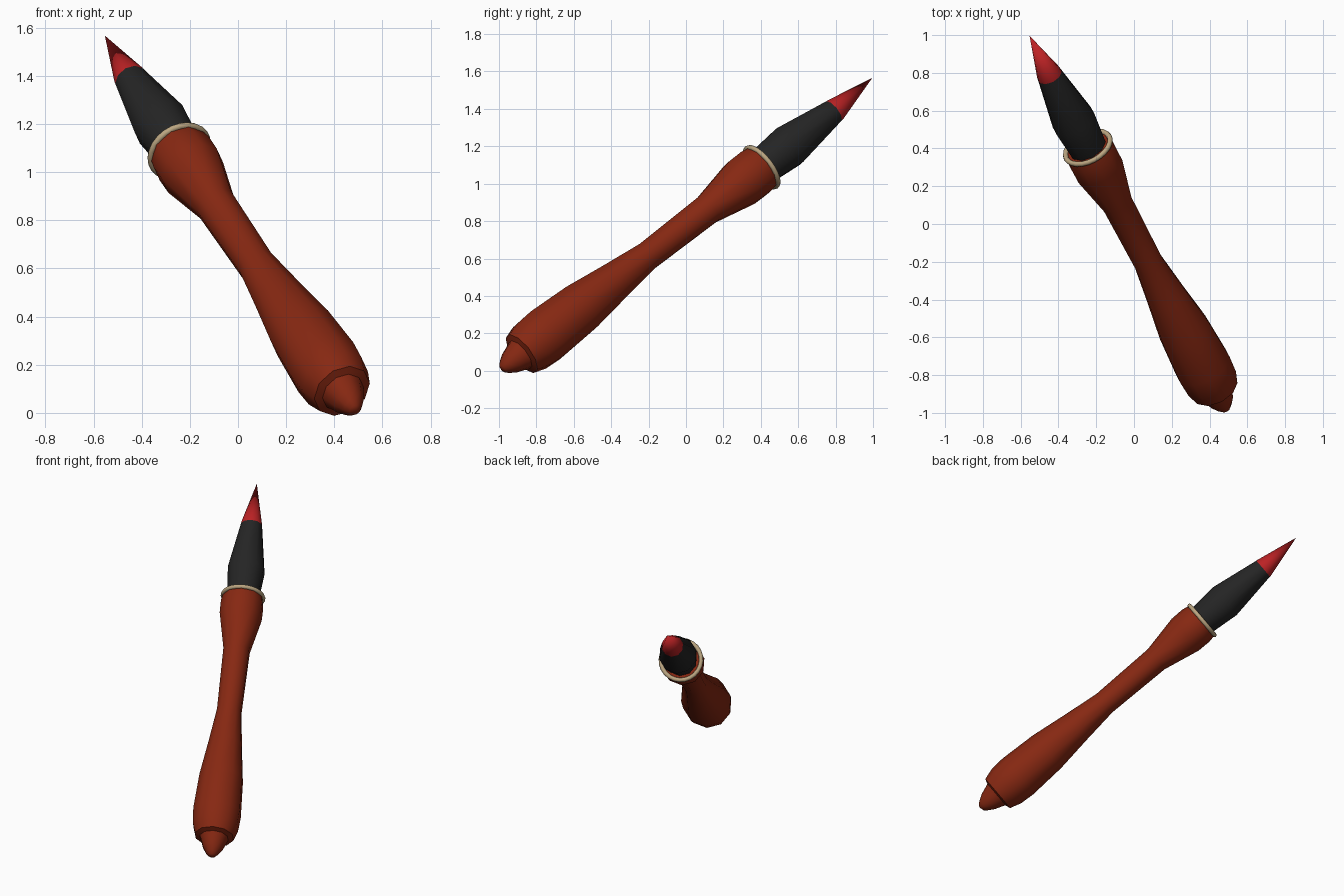
import bpy, bmesh, math
from mathutils import Vector, Matrix

if "Cube" in bpy.data.objects:
    bpy.data.objects.remove(bpy.data.objects["Cube"])

END = Vector((0.48, -0.97, 0.02))       # pommel end of the axis
AIM = Vector((-0.56, 1.003, 1.553))     # axis near the bristle tip
TIP = Vector((-0.553, 0.997, 1.567))    # slightly bent bristle point
AXIS = (AIM - END).normalized()
ROT = AXIS.to_track_quat('Z', 'Y')
SIDES = 10


def material(name, rgb):
    m = bpy.data.materials.new(name)
    m.diffuse_color = (*rgb, 1)
    m.use_nodes = True
    m.node_tree.nodes["Principled BSDF"].inputs["Base Color"].default_value = m.diffuse_color
    return m


WOOD = material("red brown wood", (0.24, 0.021, 0.006))
BLACK = material("black bristle", (0.018, 0.018, 0.018))
RED = material("red paint", (0.50, 0.016, 0.018))
CORD = material("tan cord", (0.50, 0.38, 0.22))


def lathe(name, profile, mat, tip=None, start=None, angle=50):
    """Revolve (distance along axis, radius) points; close with caps or a tip."""
    bm = bmesh.new()
    rings = []
    for s, r in profile:
        ring = []
        for i in range(SIDES):
            a = 2 * math.pi * (i + 0.5) / SIDES
            ring.append(bm.verts.new(END + ROT @ Vector((r * math.cos(a), r * math.sin(a), s))))
        rings.append(ring)
    for lo, hi in zip(rings, rings[1:]):
        for i in range(SIDES):
            j = (i + 1) % SIDES
            bm.faces.new((lo[i], lo[j], hi[j], hi[i]))

    def fan(ring, point):
        v = bm.verts.new(point)
        for i in range(SIDES):
            bm.faces.new((ring[i], ring[(i + 1) % SIDES], v))

    fan(rings[0], start or END + AXIS * profile[0][0])
    fan(rings[-1], tip or END + AXIS * profile[-1][0])
    bmesh.ops.recalc_face_normals(bm, faces=bm.faces)
    finish(name, bm, mat, angle)


def finish(name, bm, mat, angle):
    me = bpy.data.meshes.new(name)
    bm.to_mesh(me)
    bm.free()
    me.materials.append(mat)
    ob = bpy.data.objects.new(name, me)
    bpy.context.collection.objects.link(ob)
    bpy.ops.object.select_all(action='DESELECT')
    ob.select_set(True)
    bpy.context.view_layer.objects.active = ob
    bpy.ops.object.shade_smooth_by_angle(angle=math.radians(angle))


# turned wooden handle with pommel, belly, waist and collar
lathe("handle", [
    (-0.015, 0.025), (0.005, 0.042), (0.045, 0.066), (0.09, 0.082), (0.115, 0.092),
    (0.125, 0.125), (0.20, 0.148), (0.30, 0.155), (0.55, 0.142), (0.80, 0.109),
    (1.045, 0.080), (1.49, 0.086), (1.74, 0.137), (1.83, 0.138), (1.885, 0.128),
], WOOD, start=END + AXIS * -0.022 + Vector((0.005, -0.005, 0.005)))

# bristle bundle: black base and red painted point
lathe("bristles", [(1.85, 0.095), (1.90, 0.104), (2.08, 0.120), (2.41, 0.069)], BLACK)
lathe("bristle_tip", [(2.41, 0.069), (2.42, 0.068)], RED, tip=TIP)

# cord binding between handle and bristles
bm = bmesh.new()
MAJOR, MINOR, SEG, TUBE = 0.128, 0.014, 24, 8
grid = []
for i in range(SEG):
    a = 2 * math.pi * i / SEG
    row = []
    for j in range(TUBE):
        b = 2 * math.pi * j / TUBE
        r = MAJOR + MINOR * math.cos(b)
        p = Vector((r * math.cos(a), r * math.sin(a), 1.885 + MINOR * math.sin(b)))
        row.append(bm.verts.new(END + ROT @ p))
    grid.append(row)
for i in range(SEG):
    for j in range(TUBE):
        n, k = (i + 1) % SEG, (j + 1) % TUBE
        bm.faces.new((grid[i][j], grid[n][j], grid[n][k], grid[i][k]))
bmesh.ops.recalc_face_normals(bm, faces=bm.faces)
finish("cord_ring", bm, CORD, 180)
